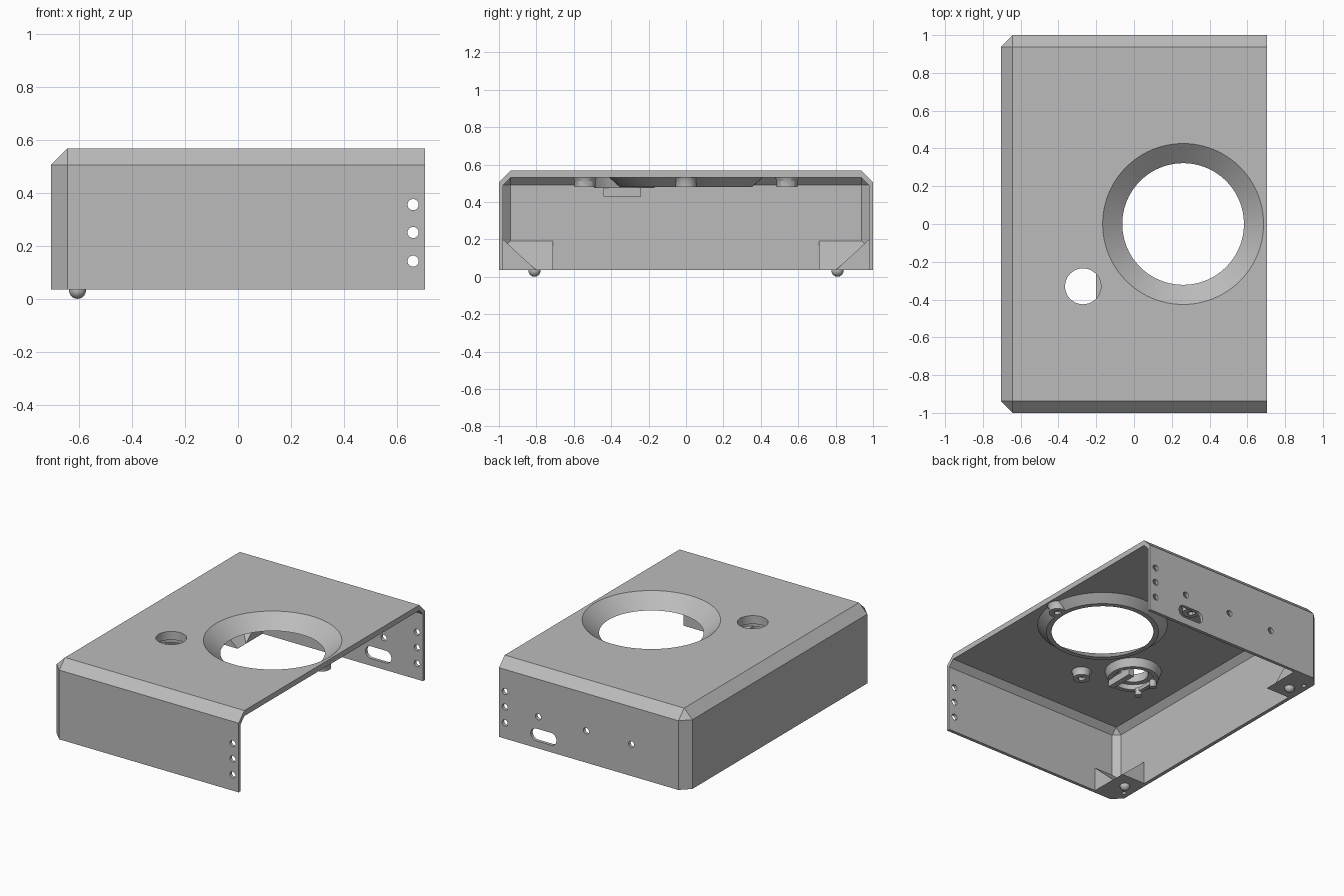
import bpy, bmesh, math
from mathutils import Matrix, Vector

cube = bpy.data.objects.get("Cube")
if cube:
    bpy.data.objects.remove(cube, do_unlink=True)

grey = bpy.data.materials.new("plain_grey")
grey.use_nodes = True
COLOUR = (0.5, 0.5, 0.5, 1)
grey.diffuse_color = COLOUR
grey.node_tree.nodes["Principled BSDF"].inputs["Base Color"].default_value = COLOUR


def finish(name, bm):
    bmesh.ops.recalc_face_normals(bm, faces=bm.faces[:])
    mesh = bpy.data.meshes.new(name)
    bm.to_mesh(mesh)
    bm.free()
    mesh.materials.append(grey)
    ob = bpy.data.objects.new(name, mesh)
    bpy.context.scene.collection.objects.link(ob)
    return ob


def box(name, lo, hi, chamfer=0):
    """Box; the chamfer takes the top and upright edges, except on the +x end."""
    lo, hi = Vector(lo), Vector(hi)
    bm = bmesh.new()
    bmesh.ops.create_cube(bm, size=1)
    for v in bm.verts:
        v.co = Vector([(a + b) / 2 + c * (b - a) for a, b, c in zip(lo, hi, v.co)])
    if chamfer:
        edges = []
        for e in bm.edges:
            m = (e.verts[0].co + e.verts[1].co) / 2
            if m.x < hi.x - 0.01 and m.z > lo.z + 0.01:
                edges.append(e)
        bmesh.ops.bevel(bm, geom=edges, offset=chamfer, segments=1,
                        affect='EDGES', profile=0.5)
    return finish(name, bm)


def cone(name, x, y, z0, z1, r0, r1, sides=64):
    bm = bmesh.new()
    bmesh.ops.create_cone(bm, cap_ends=True, segments=sides, radius1=r0, radius2=r1,
                          depth=z1 - z0,
                          matrix=Matrix.Translation((x, y, (z0 + z1) / 2)))
    return finish(name, bm)


def wall_hole(x, y, z, r, stretch=0):
    """Cutter through the front or back wall; stretch makes it a slot."""
    bm = bmesh.new()
    bmesh.ops.create_cone(bm, cap_ends=True, segments=24, radius1=r, radius2=r, depth=0.2,
                          matrix=Matrix.Rotation(math.pi / 2, 4, 'X')
                          @ Matrix.Rotation(math.pi / 24, 4, 'Z'))
    for v in bm.verts:
        v.co.x += math.copysign(stretch, v.co.x)
    bmesh.ops.translate(bm, verts=bm.verts[:], vec=(x, y, z))
    return finish("hole_cutter", bm)


def prism(name, points, step):
    bm = bmesh.new()
    face = bm.faces.new([bm.verts.new(p) for p in points])
    out = bmesh.ops.extrude_face_region(bm, geom=[face])
    moved = [g for g in out["geom"] if isinstance(g, bmesh.types.BMVert)]
    bmesh.ops.translate(bm, verts=moved, vec=step)
    return finish(name, bm)


def combine(ob, other, operation, keep=False):
    mod = ob.modifiers.new("combine", 'BOOLEAN')
    mod.object, mod.operation, mod.solver = other, operation, 'EXACT'
    graph = bpy.context.evaluated_depsgraph_get()
    mesh = bpy.data.meshes.new_from_object(ob.evaluated_get(graph))
    ob.modifiers.clear()
    ob.data = mesh
    if not keep:
        bpy.data.objects.remove(other, do_unlink=True)


BASE, TOP, CEILING = 0.035, 0.567, 0.53
HX, HY = 0.705, 1.0
FUNNEL_X = 0.26
BUTTON = (-0.27, -0.33)

# Chamfered shell, open below and at the +x end
body = box("housing", (-HX, -HY, BASE), (HX, HY, TOP), 0.062)
envelope = box("envelope", (-HX, -HY, BASE), (HX, HY, TOP), 0.062)
combine(body, box("inside", (-HX + 0.025, -HY + 0.022, -0.1), (HX + 0.1, HY - 0.022, CEILING),
                  0.04), 'DIFFERENCE')

# Corner wedges that carry the feet, trimmed to the outer shape
for s in (-1, 1):
    side = prism("side_wedge", [(-0.695, s * 0.71, BASE), (-0.5, s * 0.71, BASE),
                                (-0.695, s * 0.71, 0.205)], (0, s * 0.275, 0))
    combine(body, side, 'UNION')
    end = prism("end_wedge", [(-0.69, s * 0.985, BASE), (-0.69, s * 0.8, BASE),
                              (-0.69, s * 0.985, 0.205)], (0.19, 0, 0))
    combine(body, end, 'UNION')
combine(body, envelope, 'INTERSECT')

# Funnel underside, button collar and screw bosses
combine(body, cone("funnel", FUNNEL_X, 0, 0.48, 0.55, 0.355, 0.432, 96), 'UNION')
combine(body, cone("collar", *BUTTON, 0.475, 0.55, 0.16, 0.185), 'UNION')
for x, y in ((-0.02, -0.54), (-0.02, 0.54), (0.632, 0)):
    combine(body, cone("boss_base", x, y, 0.51, 0.545, 0.054, 0.07, 32), 'UNION')
    combine(body, cone("boss", x, y, 0.48, 0.54, 0.055, 0.055, 32), 'UNION')
    combine(body, cone("boss_hole", x, y, 0.4, 0.502, 0.025, 0.025, 6), 'DIFFERENCE')

# Large conical opening and the round button opening
slope = (0.426 - 0.322) / (TOP - 0.48)
combine(body, cone("opening", FUNNEL_X, 0, 0.46, TOP + 0.02,
                   0.322 - 0.02 * slope, 0.426 + 0.02 * slope, 96), 'DIFFERENCE')
combine(body, cone("throat", FUNNEL_X, 0, 0.4, 0.5, 0.322, 0.322, 96), 'DIFFERENCE')
combine(body, cone("button_opening", *BUTTON, 0.4, 0.7, 0.095, 0.095), 'DIFFERENCE')
combine(body, cone("button_recess", *BUTTON, 0.4, 0.51, 0.13, 0.13), 'DIFFERENCE')

# Screw holes in both walls, then the row and cable slot in the back wall
for z in (0.355, 0.25, 0.142):
    for y in (-HY, HY):
        combine(body, wall_hole(0.66, y, z, 0.021), 'DIFFERENCE')
for x in (0.41, 0.05, -0.29):
    combine(body, wall_hole(x, HY, 0.25, 0.021), 'DIFFERENCE')
combine(body, wall_hole(0.37, HY, 0.125, 0.042, 0.055), 'DIFFERENCE')
for s in (-1, 1):
    combine(body, cone("foot_screw_hole", -0.66, s * 0.885, 0, 0.06, 0.014, 0.014, 16),
            'DIFFERENCE')

# Button retaining bar and pins under the collar
box("button_bar", (-0.2, -0.44, 0.43), (-0.16, -0.24, 0.48))
box("button_clip", (-0.395, -0.42, 0.455), (-0.37, -0.26, 0.48))
for y in (-0.41, -0.27):
    cone("button_pin", -0.382, y, 0.43, 0.48, 0.022, 0.022, 20)

# Round feet
for s in (-1, 1):
    bm = bmesh.new()
    bmesh.ops.create_uvsphere(bm, u_segments=24, v_segments=12, radius=0.032,
                              matrix=Matrix.Translation((-0.605, s * 0.81, 0.032)))
    finish("foot", bm)

# Smooth round surfaces, keep hard edges
bpy.ops.object.select_all(action='DESELECT')
for ob in bpy.context.scene.objects:
    if ob.type == 'MESH':
        ob.select_set(True)
        bpy.context.view_layer.objects.active = ob
bpy.ops.object.shade_smooth_by_angle(angle=math.radians(25))
